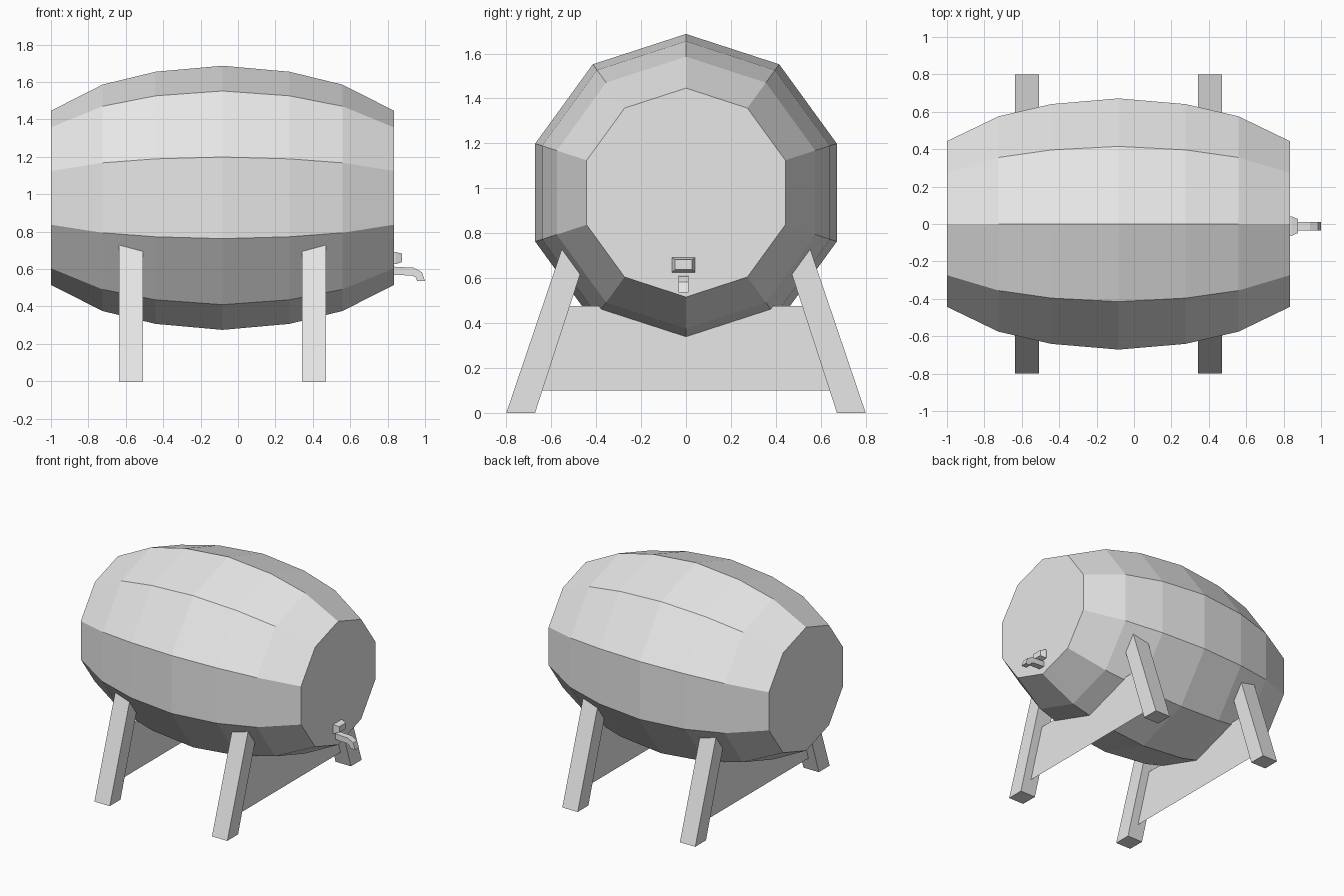
import bpy, bmesh, math
from mathutils import Vector

cube = bpy.data.objects.get("Cube")
if cube:
    bpy.data.objects.remove(cube, do_unlink=True)

grey = bpy.data.materials.new("plain grey")
grey.use_nodes = True
grey.diffuse_color = (0.8, 0.8, 0.8, 1)
grey.node_tree.nodes["Principled BSDF"].inputs["Base Color"].default_value = (0.8, 0.8, 0.8, 1)

MID = -0.083      # middle of the barrel along x
AXIS_Z = 0.981    # height of the barrel's axis
TAP_Y = -0.011


def loft(name, rings):
    """Closed solid through a list of equally long point rings."""
    bm = bmesh.new()
    loops = [[bm.verts.new(p) for p in ring] for ring in rings]
    n = len(loops[0])
    for a, b in zip(loops, loops[1:]):
        for i in range(n):
            j = (i + 1) % n
            bm.faces.new((a[i], a[j], b[j], b[i]))
    bm.faces.new(loops[0])
    bm.faces.new(loops[-1])
    bmesh.ops.recalc_face_normals(bm, faces=bm.faces)
    return finish(name, bm)


def finish(name, bm):
    mesh = bpy.data.meshes.new(name)
    bm.to_mesh(mesh)
    bm.free()
    mesh.materials.append(grey)
    obj = bpy.data.objects.new(name, mesh)
    bpy.context.collection.objects.link(obj)
    return obj


def rect(x, half_y, z0, z1):
    return [(x, TAP_Y - half_y, z0), (x, TAP_Y + half_y, z0),
            (x, TAP_Y + half_y, z1), (x, TAP_Y - half_y, z1)]


# Barrel: ten-sided rings, widest in the middle
half = [(0.0, 0.706), (0.358, 0.674), (0.642, 0.605), (0.918, 0.465)]
profile = [(-x, r) for x, r in reversed(half[1:])] + half
angles = [math.tau * i / 10 for i in range(10)]
loft("barrel", [[(MID + x, r * math.sin(a), AXIS_Z + r * math.cos(a)) for a in angles]
                for x, r in profile])

# Two trestles: a pair of leaning legs joined by a thin board
for end, x in (("left", MID + 0.49), ("right", MID - 0.49)):
    for side, s in (("front", -1), ("back", 1)):
        rings = []
        for y_out, y_in, z in ((0.8, 0.672, 0), (0.529, 0.412, 0.8)):
            rings.append([(x - 0.064, s * y_out, z), (x + 0.064, s * y_out, z),
                          (x + 0.064, s * y_in, z), (x - 0.064, s * y_in, z)])
        loft(f"{side}_{end}_leg", rings)
    bm = bmesh.new()
    bm.faces.new([bm.verts.new((x, y, z)) for y, z in
                  ((-0.66, 0.1), (0.66, 0.1), (0.53, 0.475), (-0.53, 0.475))])
    finish(f"{end}_cross_board", bm)

# Tap: tapered block above a curved spout
loft("tap_block", [rect(0.83, 0.052, 0.626, 0.692), rect(0.842, 0.052, 0.626, 0.692),
                   rect(0.878, 0.037, 0.638, 0.682)])
spout = [((0.83, 0.57), (0.83, 0.613)), ((0.93, 0.565), (0.94, 0.607)),
         ((0.951, 0.556), (0.984, 0.583)), ((0.958, 0.535), (1.0, 0.535))]
loft("tap_spout", [[(low[0], TAP_Y - 0.023, low[1]), (low[0], TAP_Y + 0.023, low[1]),
                    (top[0], TAP_Y + 0.023, top[1]), (top[0], TAP_Y - 0.023, top[1])]
                   for low, top in spout])
